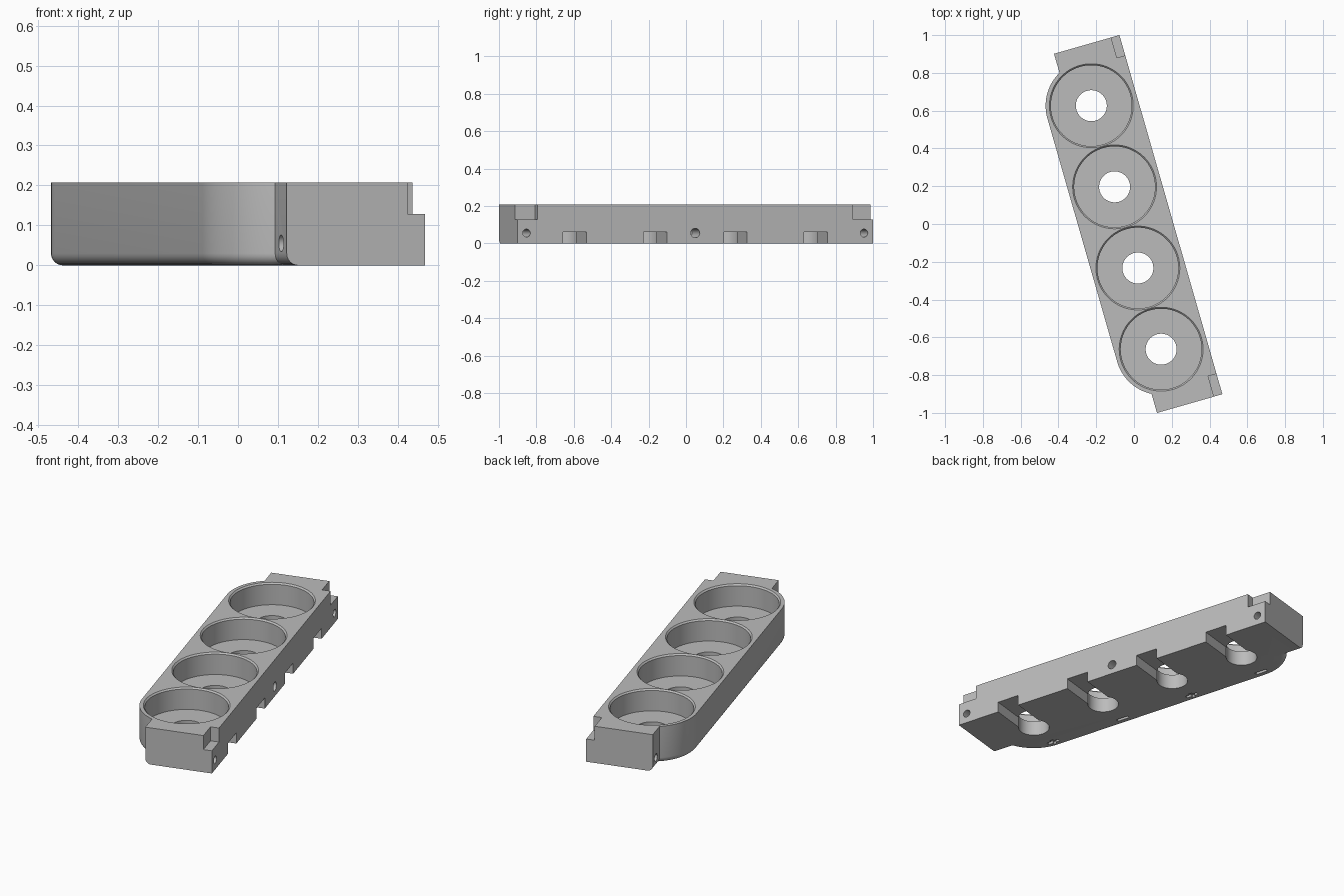
import bpy, bmesh, math
from mathutils import Matrix, Vector

if "Cube" in bpy.data.objects:
    bpy.data.objects.remove(bpy.data.objects["Cube"])

H = 0.207                      # body height
L = 0.989                      # half length
RIGHT, TAB, CUP_U = 0.2, -0.16, -0.046
R_OUT = 0.242                  # rounded shoulder radius
FLOOR = 0.084                  # cup floor height
CUPS = [-0.6705, -0.2235, 0.2235, 0.6705]

grey = bpy.data.materials.new("grey plastic")
grey.diffuse_color = (0.5, 0.5, 0.5, 1)
grey.use_nodes = True
grey.node_tree.nodes["Principled BSDF"].inputs["Base Color"].default_value = grey.diffuse_color


def to_object(name, bm):
    bmesh.ops.recalc_face_normals(bm, faces=bm.faces)
    me = bpy.data.meshes.new(name)
    bm.to_mesh(me)
    bm.free()
    ob = bpy.data.objects.new(name, me)
    bpy.context.collection.objects.link(ob)
    return ob


def box(x0, x1, y0, y1, z0, z1):
    bm = bmesh.new()
    bmesh.ops.create_cube(bm, size=1)
    for v in bm.verts:
        v.co = Vector((x0 if v.co.x < 0 else x1,
                       y0 if v.co.y < 0 else y1,
                       z0 if v.co.z < 0 else z1))
    return to_object("cutter", bm)


def side_hole(x0, x1, y, z, r):
    bm = bmesh.new()
    m = Matrix.Translation(((x0 + x1) / 2, y, z)) @ Matrix.Rotation(math.pi / 2, 4, 'Y')
    bmesh.ops.create_cone(bm, cap_ends=True, segments=32, radius1=r, radius2=r,
                          depth=x1 - x0, matrix=m)
    return to_object("cutter", bm)


def lathe(profile, x, y, n=96):
    bm = bmesh.new()
    rings = [[bm.verts.new((x + r * math.cos(2 * math.pi * i / n),
                            y + r * math.sin(2 * math.pi * i / n), z)) for i in range(n)]
             for r, z in profile]
    for a, b in zip(rings, rings[1:]):
        for i in range(n):
            bm.faces.new((a[i], a[(i + 1) % n], b[(i + 1) % n], b[i]))
    bm.faces.new(rings[0])
    bm.faces.new(rings[-1])
    return to_object("cutter", bm)


# Body outline: straight right side, end tabs and rounded left shoulders
end = math.acos((TAB - CUP_U) / R_OUT)
arc = []
for i in range(21):
    a = end + (math.pi - end) * i / 20
    arc.append((CUP_U + R_OUT * math.cos(a), CUPS[-1] + R_OUT * math.sin(a)))
left = [(TAB, L)] + arc + [(u, -v) for u, v in reversed(arc)] + [(TAB, -L)]
outline = left + [(RIGHT, -L), (RIGHT, L)]

bm = bmesh.new()
low = [bm.verts.new((u, v, 0)) for u, v in outline]
top = [bm.verts.new((u, v, H)) for u, v in outline]
bm.faces.new(low)
bm.faces.new(top)
for i in range(len(low)):
    j = (i + 1) % len(low)
    bm.faces.new((low[i], low[j], top[j], top[i]))
bmesh.ops.recalc_face_normals(bm, faces=bm.faces)
# Rounded lower edge along the left side
edges = [bm.edges.get((low[i], low[i + 1])) for i in range(len(left) - 1)]
bmesh.ops.bevel(bm, geom=edges, offset=0.03, offset_type='OFFSET', segments=6,
                profile=0.5, affect='EDGES', clamp_overlap=False)
body = to_object("holder_body", bm)

cutters = []
# Cups with chamfered rim and through hole, plus wire slots underneath
for v in CUPS:
    cutters.append(lathe([(0.082, -0.1), (0.082, FLOOR), (0.214, FLOOR),
                          (0.214, H - 0.008), (0.222, H), (0.222, H + 0.05)], CUP_U, v))
    cutters.append(box(CUP_U, RIGHT + 0.1, v - 0.065, v + 0.065, -0.1, 0.06))

# Corner notches and screw holes through the end tabs
for s in (-1, 1):
    a, b = sorted((s * 0.877, s * (L + 0.1)))
    cutters.append(box(0.154, RIGHT + 0.1, a, b, 0.128, H + 0.1))
    cutters.append(side_hole(-0.4, 0.4, s * 0.9385, 0.055, 0.021))

# Blind hole in the middle of the right side
cutters.append(side_hole(0.05, 0.4, 0, 0.055, 0.025))

# Shallow polarity grooves in the underside
for i, v in enumerate(CUPS):
    cutters.append(box(-0.242, -0.224, v - 0.036, v + 0.036, -0.1, 0.015))
    if i % 2 == 0:
        cutters.append(box(-0.254, -0.212, v - 0.01, v + 0.01, -0.1, 0.0151))

# Carve the body
for c in cutters:
    mod = body.modifiers.new("cut", 'BOOLEAN')
    mod.operation = 'DIFFERENCE'
    mod.solver = 'EXACT'
    mod.object = c
bpy.context.view_layer.update()
mesh = bpy.data.meshes.new_from_object(
    body.evaluated_get(bpy.context.evaluated_depsgraph_get()))
body.modifiers.clear()
body.data = mesh
for c in cutters:
    bpy.data.objects.remove(c)

# Turn the body and centre it
mesh.transform(Matrix.Rotation(math.radians(16), 4, 'Z'))
xs = [v.co.x for v in mesh.vertices]
ys = [v.co.y for v in mesh.vertices]
mesh.transform(Matrix.Translation((-(min(xs) + max(xs)) / 2, -(min(ys) + max(ys)) / 2, 0)))

mesh.materials.clear()
mesh.materials.append(grey)
bpy.context.view_layer.objects.active = body
body.select_set(True)
bpy.ops.object.shade_smooth_by_angle(angle=math.radians(30))
